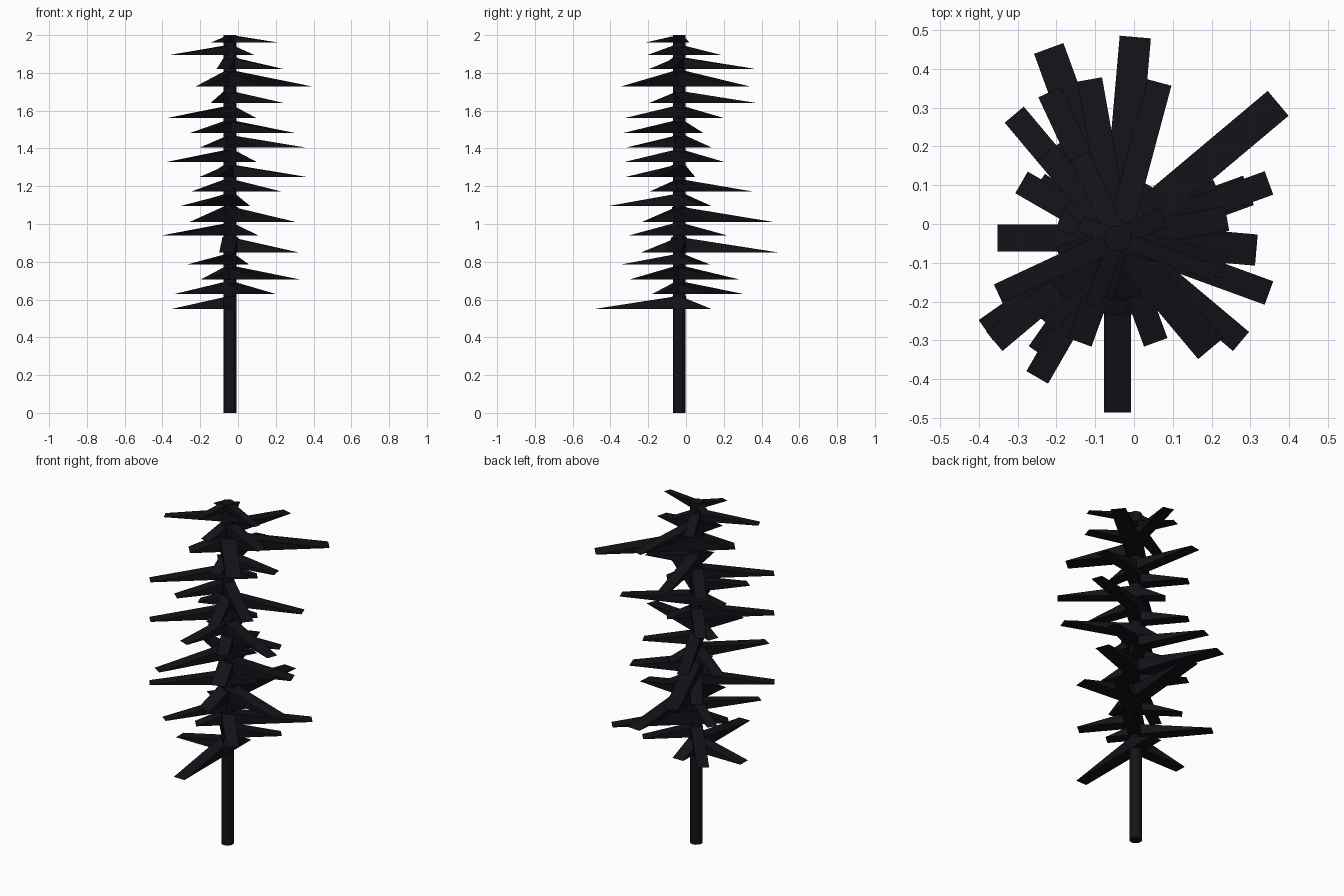
import bpy, bmesh
from math import radians
from mathutils import Matrix

if "Cube" in bpy.data.objects:
    bpy.data.objects.remove(bpy.data.objects["Cube"])

CX, CY = -0.042, -0.036   # trunk axis
bark = bpy.data.materials.new("dark_needles")
bark.diffuse_color = (0.006, 0.006, 0.009, 1)
bark.use_nodes = True
bark.node_tree.nodes["Principled BSDF"].inputs["Base Color"].default_value = bark.diffuse_color

# trunk
bpy.ops.mesh.primitive_cylinder_add(vertices=12, radius=0.034, depth=2.0, location=(CX, CY, 1.0))
trunk = bpy.context.object
trunk.name = "trunk"
trunk.data.materials.append(bark)


def add_wedge(bm, length, width, height, angle, z):
    """Flat-bottomed branch: tall at the trunk, thin at the tip."""
    m = Matrix.Translation((CX, CY, z)) @ Matrix.Rotation(radians(angle), 4, 'Z')
    a, b = [[bm.verts.new(m @ v) for v in side] for side in (
        [Matrix.Translation(p).to_translation() for p in
         ((0, s * width / 2, 0), (length, s * width / 2, 0), (0, s * width / 2, height))]
        for s in (-1, 1))]
    bm.faces.new(a)
    bm.faces.new(b[::-1])
    for i in range(3):
        j = (i + 1) % 3
        bm.faces.new((a[j], a[i], b[i], b[j]))


# tiers from bottom to top: (z, heading of the longest branch, its length)
tiers = [(0.55, 270, 0.45), (0.63, 130, 0.415), (0.707, 40, 0.45), (0.785, 235, 0.36),
         (0.85, 85, 0.52), (0.94, 215, 0.415), (1.01, 110, 0.52), (1.095, 240, 0.415),
         (1.172, 115, 0.415), (1.25, 340, 0.415), (1.328, 220, 0.415), (1.405, 20, 0.415),
         (1.483, 320, 0.415), (1.56, 220, 0.415), (1.64, 100, 0.415), (1.727, 40, 0.54),
         (1.82, 75, 0.415), (1.895, 205, 0.34), (1.96, 340, 0.27)]

# each tier: long, medium and short branch, a quarter turn apart
for n, (z, heading, size) in enumerate(tiers):
    bm = bmesh.new()
    for k, ratio in enumerate((1.0, 0.69, 0.38)):
        add_wedge(bm, size * ratio, size * 0.155, min(size * 0.155, 2.0 - z), heading - 90 * k, z)
    bmesh.ops.recalc_face_normals(bm, faces=bm.faces)
    me = bpy.data.meshes.new(f"branch_tier_{n + 1}")
    bm.to_mesh(me)
    bm.free()
    me.materials.append(bark)
    bpy.context.collection.objects.link(bpy.data.objects.new(me.name, me))
